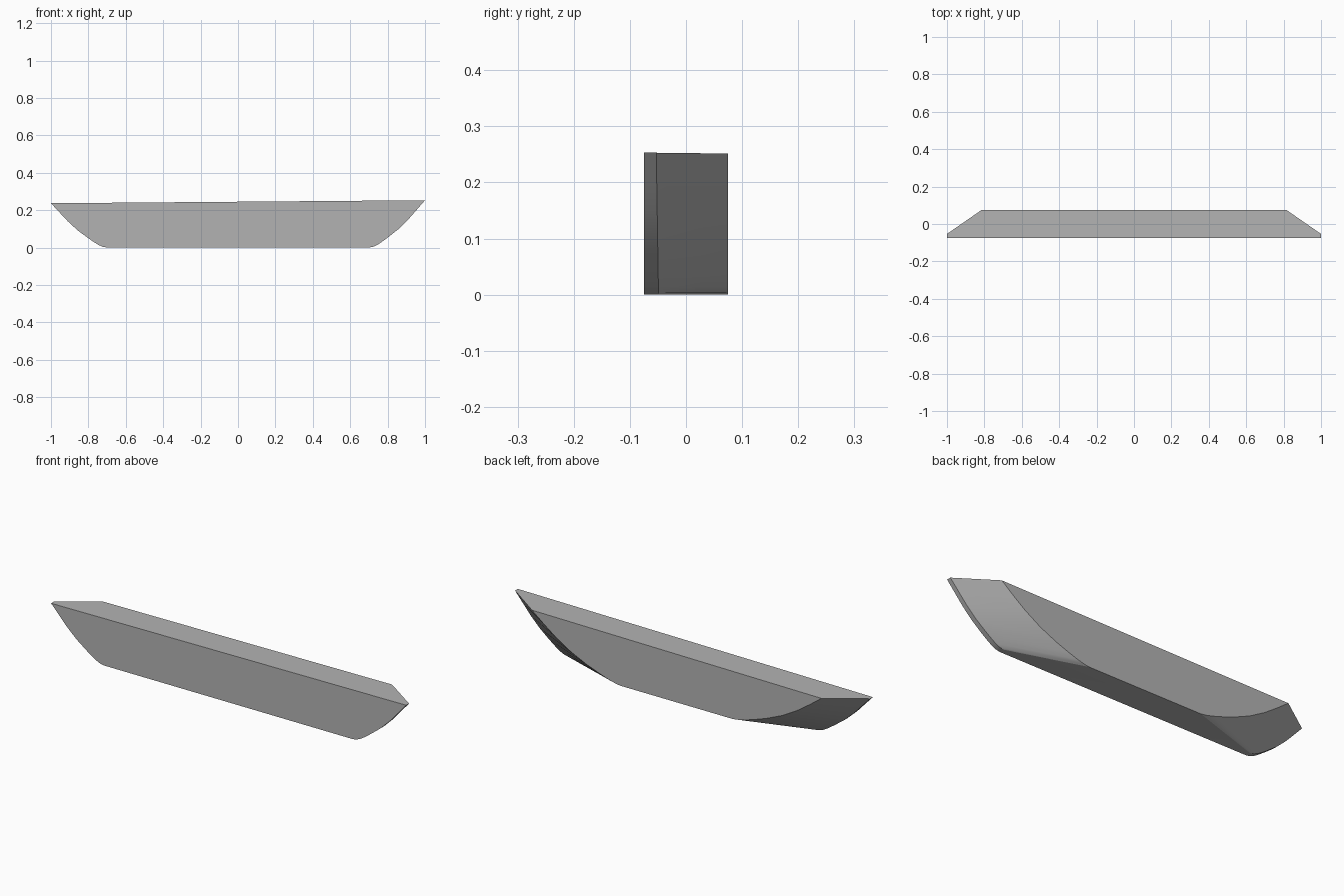
import bpy, bmesh, math

cube = bpy.data.objects.get("Cube")
if cube:
    bpy.data.objects.remove(cube, do_unlink=True)

# Half profile, rim to keel: height, half width at the front, half width at the back
PROFILE = [
    (0.245, 1.0, 0.815), (0.195, 0.955, 0.75), (0.145, 0.91, 0.68),
    (0.095, 0.857, 0.595), (0.055, 0.805, 0.505), (0.03, 0.77, 0.435),
    (0.014, 0.745, 0.385), (0.004, 0.722, 0.345), (0.0, 0.70, 0.317),
]
RIM = PROFILE[0][0]
TILT = 0.008  # the top slopes gently towards one end


def ring(bm, column, y_rim, y_keel):
    """Closed outline at one depth, mirrored across x."""
    def side(sign):
        verts = []
        for row in PROFILE:
            f = row[0] / RIM
            x = sign * row[column]
            z = row[0] + TILT * f * sign * PROFILE[0][column]
            verts.append(bm.verts.new((x, y_keel + (y_rim - y_keel) * f, z)))
        return verts
    return side(1) + side(-1)[::-1]


# Solid: straight front band, then ends that taper to the smaller back outline
bm = bmesh.new()
rings = [ring(bm, 1, -0.075, -0.075),
         ring(bm, 1, -0.053, -0.049),
         ring(bm, 2, 0.075, 0.075)]
n = len(rings[0])
for a, b in zip(rings, rings[1:]):
    for i in range(n):
        j = (i + 1) % n
        bm.faces.new((a[i], a[j], b[j], b[i]))
bm.faces.new(rings[0])
bm.faces.new(rings[-1])
bmesh.ops.recalc_face_normals(bm, faces=bm.faces)

mesh = bpy.data.meshes.new("tapered_panel")
bm.to_mesh(mesh)
bm.free()
panel = bpy.data.objects.new("tapered_panel", mesh)
bpy.context.collection.objects.link(panel)

# Single grey finish
grey = bpy.data.materials.new("plain_grey")
grey.use_nodes = True
colour = (0.45, 0.45, 0.45, 1.0)
grey.diffuse_color = colour
grey.node_tree.nodes["Principled BSDF"].inputs["Base Color"].default_value = colour
mesh.materials.append(grey)

# Smooth curved ends, sharp edges elsewhere
bpy.ops.object.select_all(action='DESELECT')
panel.select_set(True)
bpy.context.view_layer.objects.active = panel
bpy.ops.object.shade_smooth_by_angle(angle=math.radians(22))
